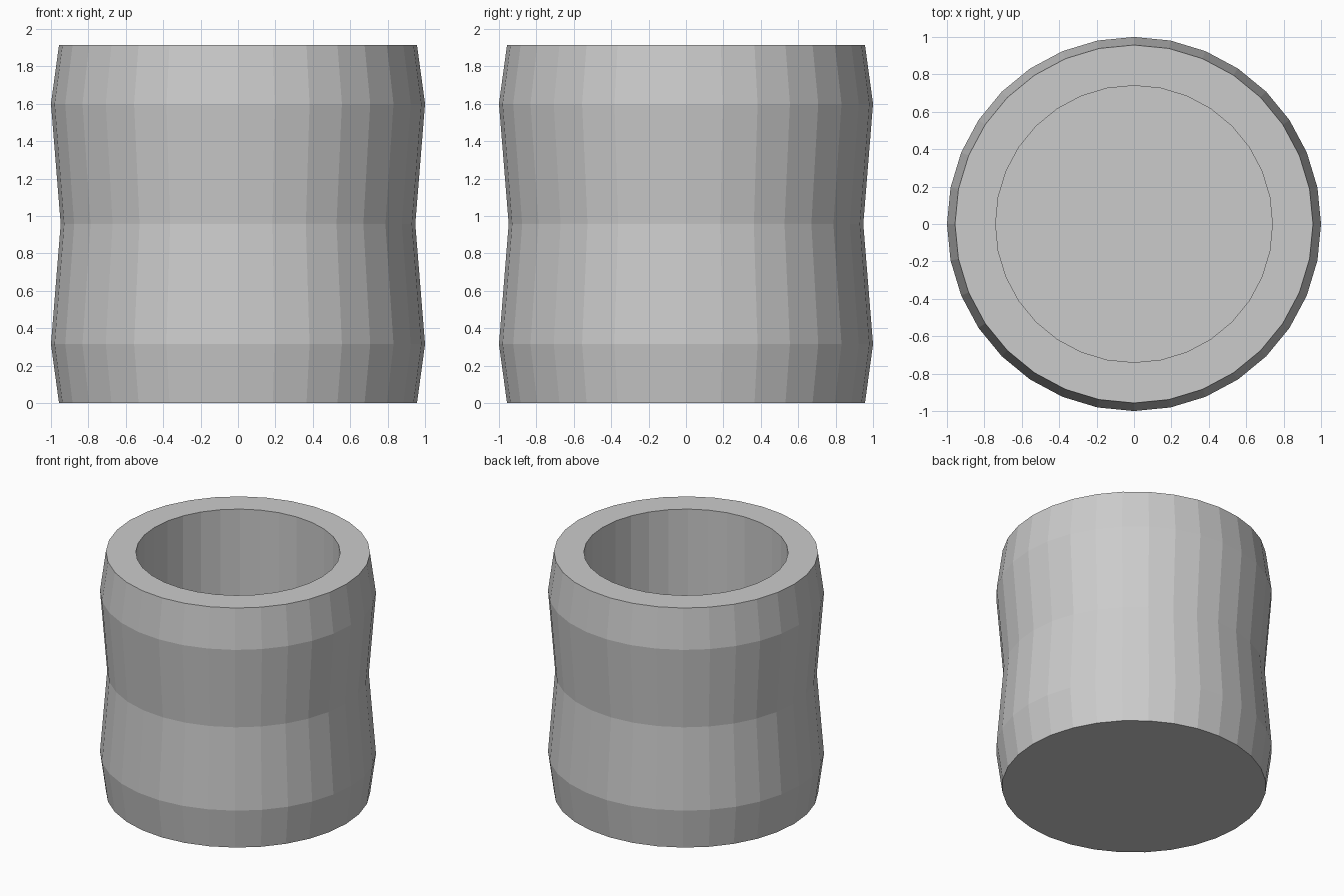
import bpy, bmesh
from math import cos, sin, pi

if "Cube" in bpy.data.objects:
    bpy.data.objects.remove(bpy.data.objects["Cube"])

SIDES = 32

# Profile (radius, height): outer wall with pinched waist, rim, straight inner wall
PROFILE = [(0.957, 0), (1.0, 0.315), (0.948, 0.957), (1.0, 1.6),
           (0.957, 1.915), (0.74, 1.915), (0.74, 0.2)]

bm = bmesh.new()
rings = [[bm.verts.new((r * cos(2 * pi * i / SIDES), r * sin(2 * pi * i / SIDES), z))
          for i in range(SIDES)] for r, z in PROFILE]

# Walls and rim
for a, b in zip(rings, rings[1:]):
    for i in range(SIDES):
        j = (i + 1) % SIDES
        bm.faces.new((a[i], a[j], b[j], b[i]))

# Underside and inner floor
bm.faces.new(rings[0][::-1])
bm.faces.new(rings[-1])
bmesh.ops.recalc_face_normals(bm, faces=bm.faces[:])

mesh = bpy.data.meshes.new("cup_body")
bm.to_mesh(mesh)
bm.free()
cup = bpy.data.objects.new("cup_body", mesh)
bpy.context.collection.objects.link(cup)
